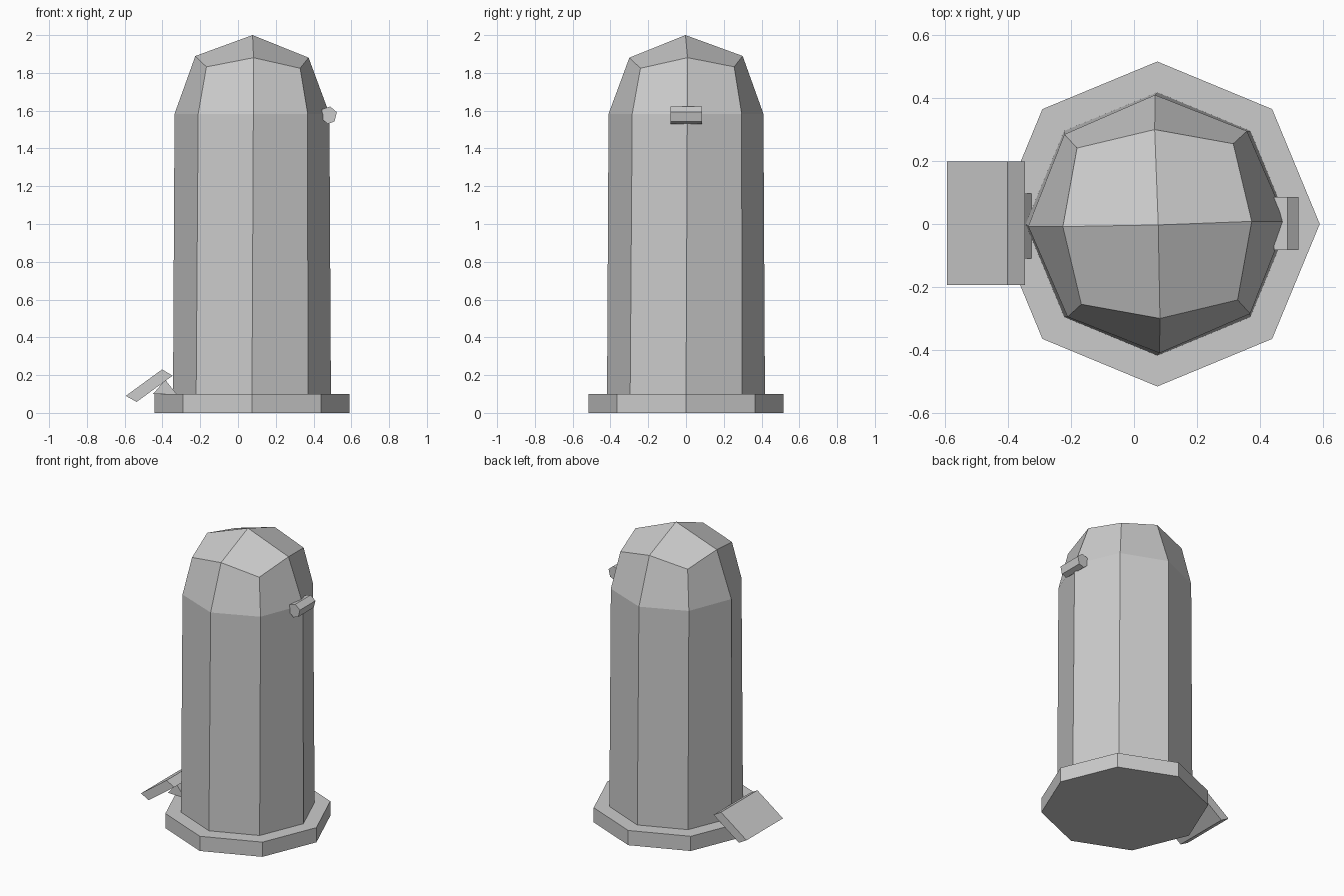
import bpy
from math import cos, sin, radians

if "Cube" in bpy.data.objects:
    bpy.data.objects.remove(bpy.data.objects["Cube"])

CX = 0.074   # axis of the bin


def make(name, verts, faces):
    mesh = bpy.data.meshes.new(name)
    mesh.from_pydata(verts, [], faces)
    mesh.update()
    ob = bpy.data.objects.new(name, mesh)
    bpy.context.collection.objects.link(ob)
    return ob


def ring(r, z, turn=0.0):
    return [(CX + r * cos(radians(45 * i + turn)),
             r * sin(radians(45 * i + turn)), z) for i in range(8)]


def walls(n):
    return [(i, (i + 1) % n, n + (i + 1) % n, n + i) for i in range(n)]


def prism_y(name, profile, y0, y1):
    # counter-clockwise x-z profile extruded along y
    n = len(profile)
    verts = [(x, y0, z) for x, z in profile] + [(x, y1, z) for x, z in profile]
    faces = [tuple(reversed(f)) for f in walls(n)]
    faces += [tuple(range(n)), tuple(range(2 * n - 1, n - 1, -1))]
    return make(name, verts, faces)


# foot plate
make("base", ring(0.516, 0) + ring(0.516, 0.1),
     walls(8) + [tuple(range(7, -1, -1)), tuple(range(8, 16))])

# slightly tapered octagonal body, open under the lid
TURN = 1.0
make("body", ring(0.418, 0.1) + ring(0.41, 1.583, TURN),
     walls(8) + [tuple(range(7, -1, -1))])

# domed lid: four quads round the apex, slightly turned and tilted
upper = []
for i in range(8):
    a = radians(45 * i + TURN + 0.6)
    r, z = (0.30, 1.885) if i % 2 == 0 else (0.351, 1.832)
    x, y = r * cos(a), r * sin(a)
    upper.append((CX + x, y, z - 0.015 * x + 0.015 * y))
lid_faces = walls(8) + [(16, 8 + i, 9 + i, 8 + (i + 2) % 8) for i in (0, 2, 4, 6)]
make("lid", ring(0.41, 1.583, TURN) + upper + [(CX + 0.003, -0.003, 2.0)], lid_faces)

# lid handle
prism_y("handle", [(0.475, 1.53), (0.511, 1.543), (0.523, 1.592), (0.488, 1.622),
                   (0.445, 1.608), (0.445, 1.555)], -0.082, 0.085)

# pedal plate and its bracket
prism_y("pedal", [(-0.537, 0.058), (-0.346, 0.197), (-0.402, 0.23), (-0.594, 0.09)],
        -0.193, 0.198)
prism_y("pedal_bracket", [(-0.45, 0.1), (-0.325, 0.1), (-0.385, 0.175)], -0.11, 0.097)
